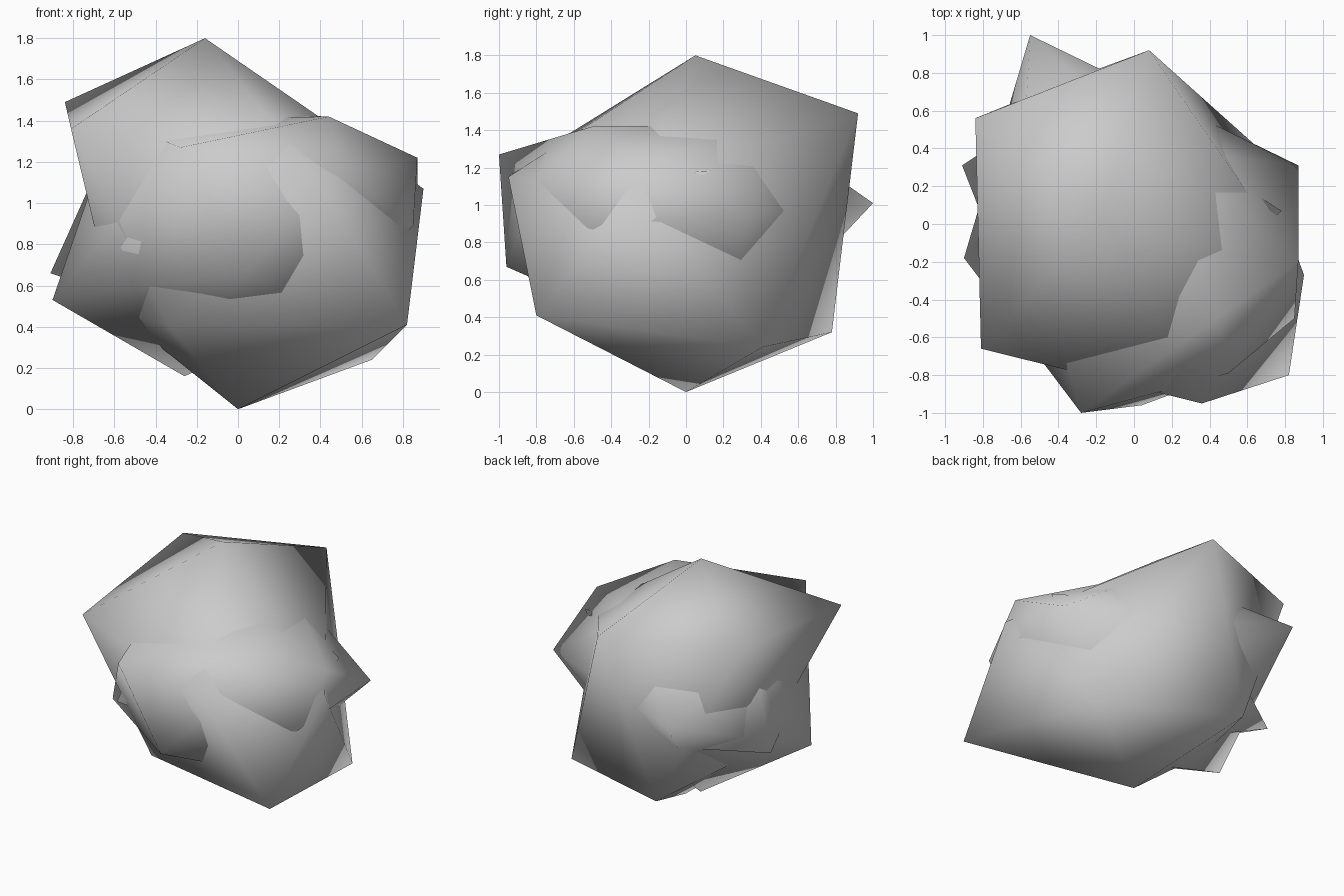
import bpy, bmesh

if "Cube" in bpy.data.objects:
    bpy.data.objects.remove(bpy.data.objects["Cube"])


def finish(bm, name):
    bmesh.ops.recalc_face_normals(bm, faces=bm.faces)
    for f in bm.faces:
        f.smooth = True
    me = bpy.data.meshes.new(name)
    bm.to_mesh(me)
    bm.free()
    ob = bpy.data.objects.new(name, me)
    bpy.context.collection.objects.link(ob)
    return ob


def chipped_icosahedron(name, points):
    """12-point rock: bottom, lower ring, upper ring, top."""
    bm = bmesh.new()
    v = [bm.verts.new(p) for p in points]
    low, up = v[1:6], v[6:11]
    for i in range(5):
        j = (i + 1) % 5
        bm.faces.new((v[0], low[i], low[j]))
        bm.faces.new((low[i], up[i], low[j]))
        bm.faces.new((up[i], up[j], low[j]))
        bm.faces.new((v[11], up[j], up[i]))
    return finish(bm, name)


def hull_rock(name, points):
    """Rock shaped as the convex hull of its corners."""
    bm = bmesh.new()
    for p in points:
        bm.verts.new(p)
    res = bmesh.ops.convex_hull(bm, input=bm.verts[:])
    loose = [g for g in res["geom_interior"] if isinstance(g, bmesh.types.BMVert)]
    bmesh.ops.delete(bm, geom=loose, context='VERTS')
    return finish(bm, name)


# Large main stone
chipped_icosahedron("main_rock", [
    (0, 0, 0),
    (0.82, -0.80, 0.41), (-0.33, -0.54, 0.40), (-0.60, 0.0, 0.48),
    (-0.30, 0.78, 0.32), (0.65, 0.41, 0.24),
    (0.36, -0.95, 1.15), (-0.81, -0.66, 1.36), (-0.84, 0.56, 1.49),
    (0.08, 0.92, 1.49), (0.90, -0.27, 1.07),
    (-0.16, 0.05, 1.80)])

# Second stone whose corners break through the first
hull_rock("second_rock", [
    (-0.28, -1.00, 1.27), (0.44, -0.50, 1.42), (0.87, -0.20, 1.22),
    (0.87, 0.31, 0.95), (0.85, -0.50, 0.89), (0.04, -0.96, 0.67),
    (0.50, -0.79, 1.15),
    (-0.55, 1.00, 1.01), (-0.90, -0.18, 0.53), (-0.26, 0.20, 0.16),
    (0.40, 0.28, 0.48), (-0.60, 0.10, 1.40), (0.15, 0.40, 1.43),
    (0.40, -0.45, 0.45)])

# Small inner stone, only its tips show
hull_rock("inner_rock", [
    (-0.91, 0.31, 0.66), (-0.53, -0.66, 0.79), (0.78, 0.07, 1.18),
    (-0.30, 0.72, 0.70), (-0.60, 0.10, 1.35), (0.0, 0.0, 0.35),
    (0.20, 0.45, 1.20), (0.30, -0.40, 1.10)])
